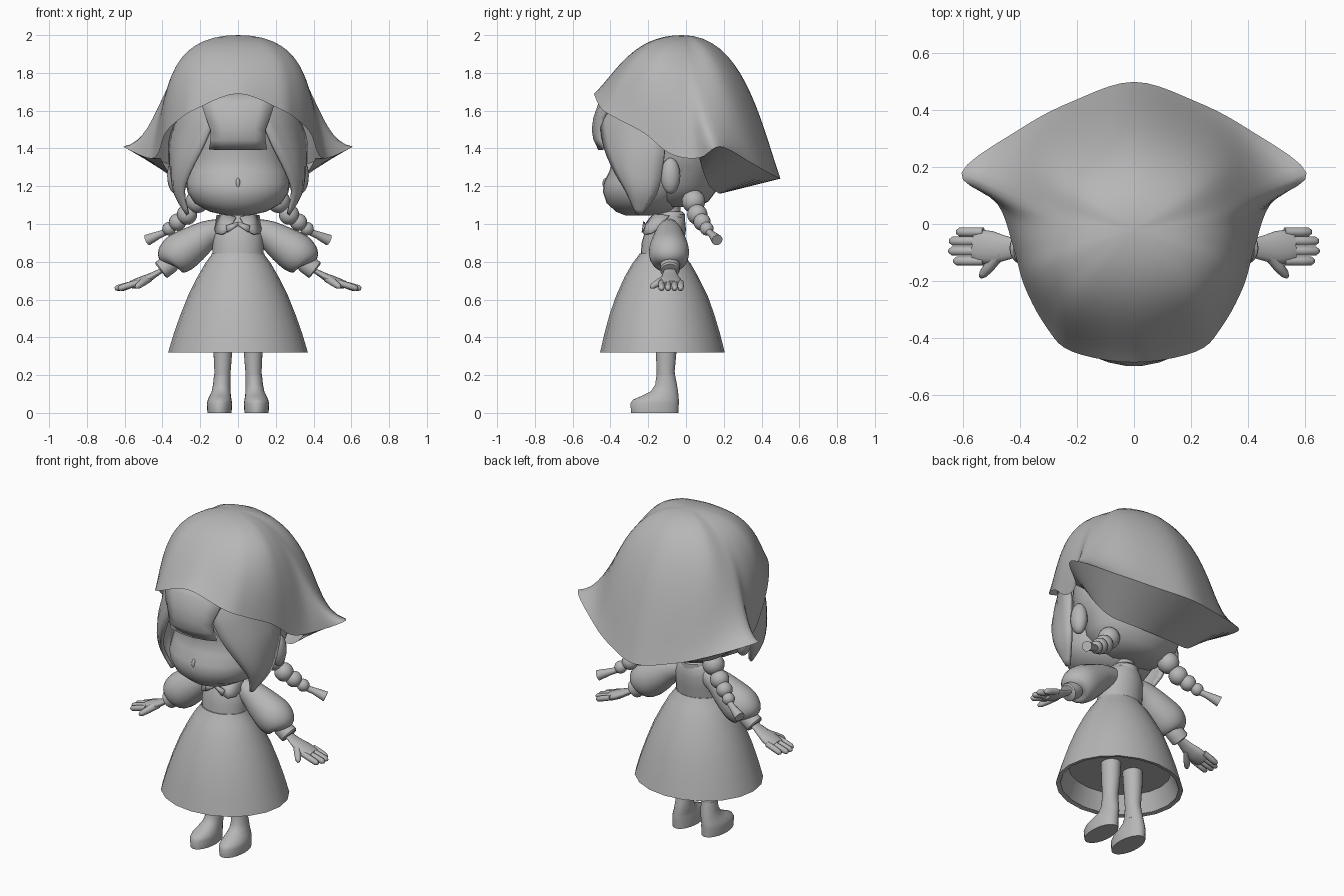
import bpy, bmesh, math
from mathutils import Vector

if "Cube" in bpy.data.objects:
    bpy.data.objects.remove(bpy.data.objects["Cube"])

grey = bpy.data.materials.new("plain grey")
grey.use_nodes = True
COLOR = (0.47, 0.47, 0.47, 1)
grey.diffuse_color = COLOR
grey.node_tree.nodes["Principled BSDF"].inputs["Base Color"].default_value = COLOR


def loft(name, rings, closed=True, caps=True, mirror=False, thick=0, angle=40):
    """Skin a list of equal-length point rows."""
    bm = bmesh.new()
    rows = [[bm.verts.new(p) for p in r] for r in rings]
    n = len(rows[0])
    for a, b in zip(rows, rows[1:]):
        for i in range(n if closed else n - 1):
            j = (i + 1) % n
            bm.faces.new((a[i], a[j], b[j], b[i]))
    if closed and caps:
        bm.faces.new(rows[0])
        bm.faces.new(rows[-1])
    bmesh.ops.remove_doubles(bm, verts=bm.verts, dist=0.0005)
    bmesh.ops.recalc_face_normals(bm, faces=bm.faces)
    mesh = bpy.data.meshes.new(name)
    bm.to_mesh(mesh)
    bm.free()
    mesh.materials.append(grey)
    ob = bpy.data.objects.new(name, mesh)
    bpy.context.collection.objects.link(ob)
    if thick:
        m = ob.modifiers.new("thickness", "SOLIDIFY")
        m.thickness, m.offset = thick, 0
    if mirror:
        ob.modifiers.new("mirror", "MIRROR").use_mirror_merge = False
    bpy.ops.object.select_all(action="DESELECT")
    ob.select_set(True)
    bpy.context.view_layer.objects.active = ob
    bpy.ops.object.shade_smooth_by_angle(angle=math.radians(angle))
    return ob


def stack(name, levels, n=24, **kw):
    """Horizontal ellipses: z, centre x, half width, front y, back y."""
    rings = []
    for z, cx, hx, y0, y1 in levels:
        ts = [math.tau * i / n for i in range(n)]
        rings.append([(cx + hx * math.cos(t), (y0 + y1) / 2 + (y1 - y0) / 2 * math.sin(t), z) for t in ts])
    return loft(name, rings, **kw)


def tube(name, path, n=16, flat=1, **kw):
    """Round limb along x, y, z, radius stations; flat squashes it."""
    pts = [Vector(p[:3]) for p in path]
    rings = []
    for i, p in enumerate(path):
        d = (pts[min(i + 1, len(pts) - 1)] - pts[max(i - 1, 0)]).normalized()
        side = d.cross(Vector((0, 1, 0))).normalized()
        other = d.cross(side)
        ts = [math.tau * k / n for k in range(n)]
        rings.append([pts[i] + p[3] * (flat * side * math.cos(t) + other * math.sin(t)) for t in ts])
    return loft(name, rings, **kw)


def ball(name, c, r, n=16):
    rings = [[(c[0] + r[0] * math.sin(a) * math.cos(math.tau * k / n),
               c[1] + r[1] * math.sin(a) * math.sin(math.tau * k / n),
               c[2] + r[2] * math.cos(a)) for k in range(n)]
             for a in [math.pi * (0.02 + 0.96 * i / 12) for i in range(13)]]
    return loft(name, rings, mirror=c[0] != 0, angle=60)


def spline(keys, steps):
    """Smooth curve through vectors of any length."""
    out = []
    for i in range(len(keys) - 1):
        p = [keys[max(i - 1, 0)], keys[i], keys[i + 1], keys[min(i + 2, len(keys) - 1)]]
        for s in range(steps):
            t = s / steps
            out.append([b + 0.5 * t * ((c - a) + t * ((2*a - 5*b + 4*c - d) + t * (3*(b - c) + d - a)))
                        for a, b, c, d in zip(*p)])
    return out + [list(keys[-1])]


# Headscarf: hem point and flare control, front centre round to back centre
hem = [(0, -.487, 1.69, 0, -.37, 1.80), (.22, -.448, 1.61, .2, -.35, 1.78),
       (.31, -.36, 1.555, .3, -.29, 1.74), (.385, -.22, 1.48, .37, -.2, 1.68),
       (.425, -.08, 1.37, .4, -.10, 1.58), (.48, .07, 1.35, .4, 0, 1.5),
       (.607, .18, 1.41, .385, .09, 1.44), (.4, .335, 1.33, .34, .24, 1.5),
       (.22, .43, 1.275, .2, .34, 1.54), (0, .5, 1.24, 0, .39, 1.56)]
loop = hem + [(-h[0], h[1], h[2], -h[3], h[4], h[5]) for h in hem[-2:0:-1]]
full = spline([loop[-1]] + loop + loop[:2], 5)[5:5 + 5 * len(loop)]
apex = Vector((0, -.02, 2))
rings = []
for k in range(17):
    t = k / 16
    row = []
    for h in full:
        p3, p2 = Vector(h[:3]), Vector(h[3:])
        p1 = Vector((p2.x * 1.05, p2.y * .77, 2))
        row.append(apex * (1-t)**3 + p1 * 3*t*(1-t)**2 + p2 * 3*t*t*(1-t) + p3 * t**3)
    rings.append(row)
loft("headscarf", rings, caps=False, angle=60)

# Underside of the scarf, from the rear hem in to the nape
inner = spline([(.41, .07, 1.35), (.37, .09, 1.28), (.28, .125, 1.2), (.14, .17, 1.165), (0, .18, 1.16)], 5)
loft("scarf_underside", [[h[:3] for h in full[25:46]], inner], closed=False, mirror=True)

# Head, hair and ears
stack("face", [(1.045, 0, .06, -.32, -.14), (1.065, 0, .15, -.37, -.08), (1.11, 0, .23, -.42, -.03),
               (1.17, 0, .268, -.44, 0), (1.22, 0, .272, -.435, 0), (1.28, 0, .262, -.405, 0),
               (1.35, 0, .245, -.385, 0), (1.42, 0, .25, -.40, 0), (1.55, 0, .25, -.40, 0)], n=32, angle=80)
ball("nose", (0, -.427, 1.215), (.012, .015, .028))
ball("hair_back", (0, -.03, 1.45), (.35, .28, .36), n=32)
stack("nape_hair", [(1.09, 0, .1, -.14, .06), (1.12, 0, .2, -.2, .12), (1.2, 0, .28, -.22, .18),
                    (1.35, 0, .33, -.22, .22)], angle=70)
ball("ear", (.33, -.082, 1.255), (.045, .052, .095))

# Fringe and sweeping side locks
fringe = []
for z, y, w in [(1.7, -.40, .2), (1.63, -.45, .19), (1.56, -.475, .165), (1.5, -.483, .14),
                (1.45, -.475, .14), (1.40, -.45, .148)]:
    fringe.append([(w * u, y + .035 * u * u, z) for u in (-1, -.6, -.2, .2, .6, 1)])
loft("fringe", fringe, closed=False, thick=.035, angle=60)
edge_in = spline([(.08, -.41, 1.66), (.125, -.445, 1.55), (.185, -.43, 1.41), (.25, -.375, 1.28),
                  (.285, -.31, 1.17), (.262, -.26, 1.06)], 3)
edge_out = spline([(.25, -.32, 1.64), (.315, -.23, 1.56), (.36, -.12, 1.43), (.352, -.125, 1.29),
                   (.325, -.155, 1.16), (.265, -.24, 1.05)], 3)
locks = []
for i, (a, b) in enumerate(zip(edge_in, edge_out)):
    a, b = Vector(a), Vector(b)
    bulge = Vector((.6, -.8, 0)) * (b - a).length * (.06 + .014 * i)
    locks.append([a.lerp(b, u / 6) + bulge * math.sin(math.pi * u / 6) for u in range(7)])
loft("side_lock", locks, closed=False, mirror=True, thick=.02, angle=60)

# Braids: plaited balls, tie and tuft
for i, (x, y, z, r) in enumerate([(.215, .04, 1.12, .062), (.27, .06, 1.05, .054),
                                  (.32, .085, 1.01, .046), (.365, .11, .975, .036)]):
    ball(f"braid_ball_{i + 1}", (x, y, z), (r, r, r))
tube("braid_tuft", [(.36, .11, .97, .02), (.40, .13, .95, .018), (.42, .14, .942, .02),
                    (.48, .165, .915, .03)], mirror=True)

# Neck, bodice and skirt with its inner lining
stack("neck", [(.98, 0, .06, -.16, -.03), (1.12, 0, .055, -.15, -.03)])
stack("bodice", [(.83, 0, .135, -.24, -.02), (.9, 0, .135, -.235, -.01), (.97, 0, .13, -.215, 0),
                 (1.02, 0, .105, -.185, -.005), (1.05, 0, .07, -.165, -.015)], angle=70)
stack("collar_band", [(1.02, 0, .085, -.185, -.005), (1.05, 0, .08, -.175, -.005),
                      (1.065, 0, .065, -.16, -.02)])
stack("skirt", [(.845, 0, .138, -.245, -.015), (.835, 0, .142, -.25, -.01), (.79, 0, .175, -.285, .025),
                (.72, 0, .215, -.325, .065), (.62, 0, .265, -.37, .115), (.52, 0, .305, -.405, .15),
                (.42, 0, .34, -.432, .18), (.32, 0, .37, -.455, .205), (.325, 0, .345, -.43, .18),
                (.43, 0, .30, -.39, .14)], n=20)

# Pointed collar flaps and small bow
loft("collar_flap", [[(.01, -.185, 1.035), (.07, -.165, 1.05), (.11, -.09, 1.045)],
                     [(.03, -.212, 1.0), (.075, -.208, .985), (.122, -.15, .975)],
                     [(.065, -.225, .955), (.085, -.222, .945), (.115, -.185, .95)]],
     closed=False, mirror=True, thick=.01)
loft("bow", [[(0, -.222, 1.012), (0, -.222, .992)], [(.065, -.222, .99), (.055, -.23, .955)]],
     closed=False, mirror=True, thick=.01)

# Puff sleeves, cuffs, arms and hands
sleeve = spline([(.08, -.09, .975, .055), (.16, -.09, .945, .075), (.24, -.09, .892, .097),
                 (.31, -.09, .845, .107), (.358, -.09, .808, .088), (.37, -.09, .79, .045)], 3)
tube("sleeve", sleeve, n=20, mirror=True, angle=70)
tube("cuff", [(.35, -.085, .80, .047), (.36, -.085, .79, .052), (.405, -.085, .757, .052),
              (.41, -.085, .753, .045)], mirror=True)
tube("palm", [(.38, -.085, .77, .03), (.42, -.085, .745, .034), (.46, -.085, .722, .046),
              (.50, -.083, .702, .058), (.54, -.08, .685, .06), (.565, -.078, .678, .05)],
     flat=.42, mirror=True, angle=70)
for i, (y, tip) in enumerate([(-.028, .625), (-.06, .65), (-.095, .652), (-.13, .635)]):
    mid = (.54 + tip) / 2
    tube(f"finger_{i + 1}", [(.53, y, .69, .016), (mid, y, .672, .017), (tip - .012, y, .66, .016),
                             (tip, y, .657, .007)], n=10, mirror=True, angle=70)
tube("thumb", [(.47, -.10, .715, .022), (.505, -.145, .69, .02), (.53, -.175, .672, .016),
               (.54, -.187, .664, .007)], n=10, mirror=True, angle=70)

# Legs and shoes
stack("leg", [(.12, .085, .045, -.155, -.05), (.22, .082, .043, -.155, -.06), (.33, .08, .05, -.16, -.05),
              (.45, .078, .055, -.165, -.047)], mirror=True)
stack("shoe", [(0, .098, .064, -.29, -.04), (.05, .098, .067, -.295, -.038), (.07, .097, .063, -.28, -.038),
               (.09, .094, .056, -.235, -.04), (.115, .089, .05, -.185, -.042),
               (.15, .086, .046, -.163, -.048), (.2, .083, .044, -.156, -.058)], mirror=True, angle=55)
